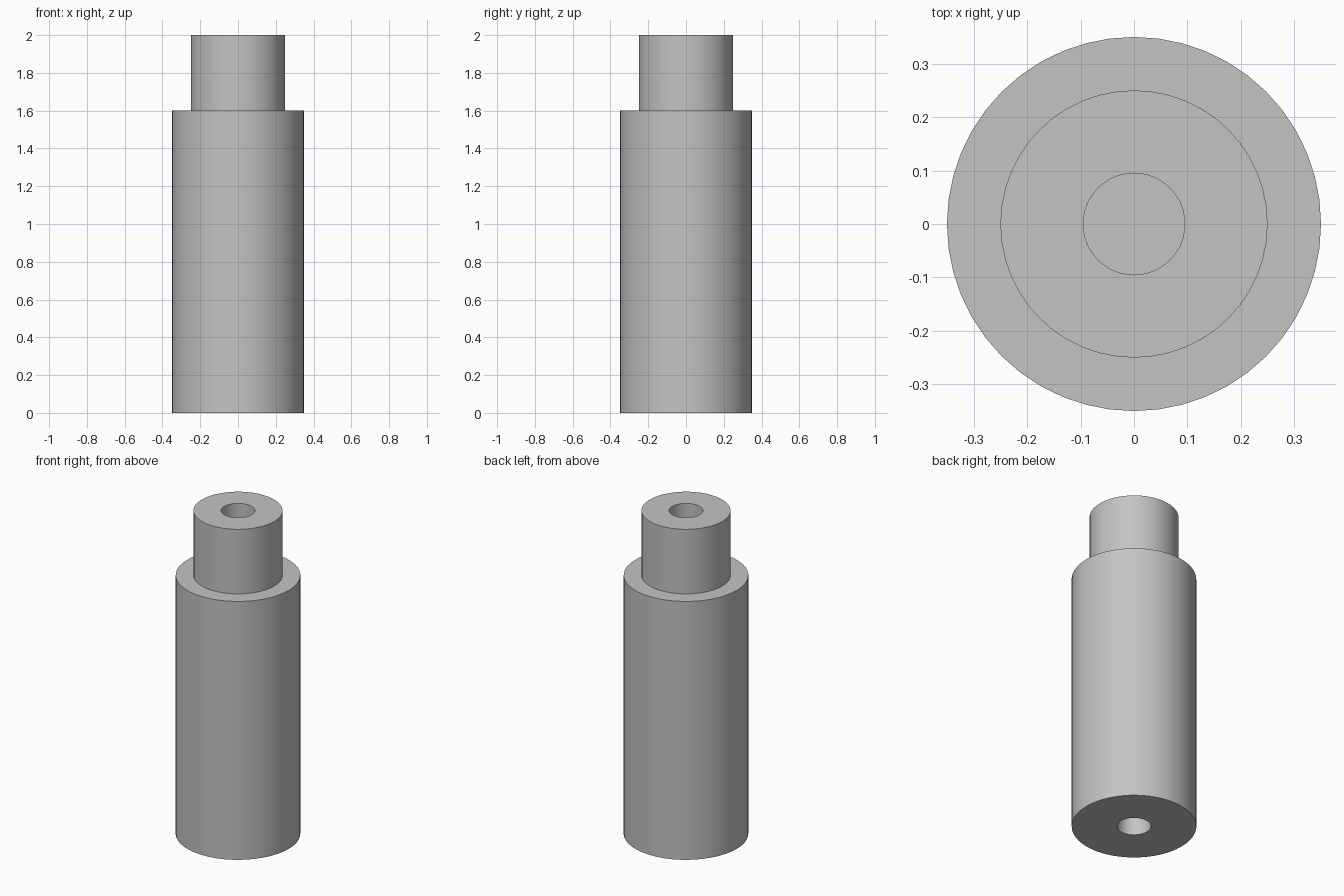
import bpy
import bmesh
from math import radians

SEGMENTS = 48

default_cube = bpy.data.objects.get("Cube")
if default_cube:
    bpy.data.objects.remove(default_cube, do_unlink=True)

# Single grey material
grey = bpy.data.materials.new("plain grey")
grey.use_nodes = True
colour = (0.55, 0.55, 0.55, 1)
grey.diffuse_color = colour
grey.node_tree.nodes["Principled BSDF"].inputs["Base Color"].default_value = colour


def lathe(name, profile):
    """Revolve a list of (radius, height) points around the z axis."""
    bm = bmesh.new()
    verts = [bm.verts.new((r, 0, z)) for r, z in profile]
    edges = [bm.edges.new(pair) for pair in zip(verts, verts[1:])]
    bmesh.ops.spin(bm, geom=verts + edges, cent=(0, 0, 0), axis=(0, 0, 1),
                   angle=radians(360), steps=SEGMENTS, use_duplicate=False)
    bmesh.ops.remove_doubles(bm, verts=bm.verts, dist=0.0001)
    bmesh.ops.recalc_face_normals(bm, faces=bm.faces)
    mesh = bpy.data.meshes.new(name)
    bm.to_mesh(mesh)
    bm.free()
    mesh.materials.append(grey)
    obj = bpy.data.objects.new(name, mesh)
    bpy.context.collection.objects.link(obj)
    bpy.ops.object.select_all(action="DESELECT")
    obj.select_set(True)
    bpy.context.view_layer.objects.active = obj
    bpy.ops.object.shade_smooth_by_angle(angle=radians(30))
    return obj


# Stepped post: wide body, narrow neck, and a blind bore in each end
body, neck, bore = 0.35, 0.25, 0.095
shoulder, top, depth = 1.6, 2.0, 0.4
lathe("stepped_post", [
    (0, depth), (bore, depth), (bore, 0), (body, 0), (body, shoulder),
    (neck, shoulder), (neck, top), (bore, top), (bore, top - depth), (0, top - depth),
])
